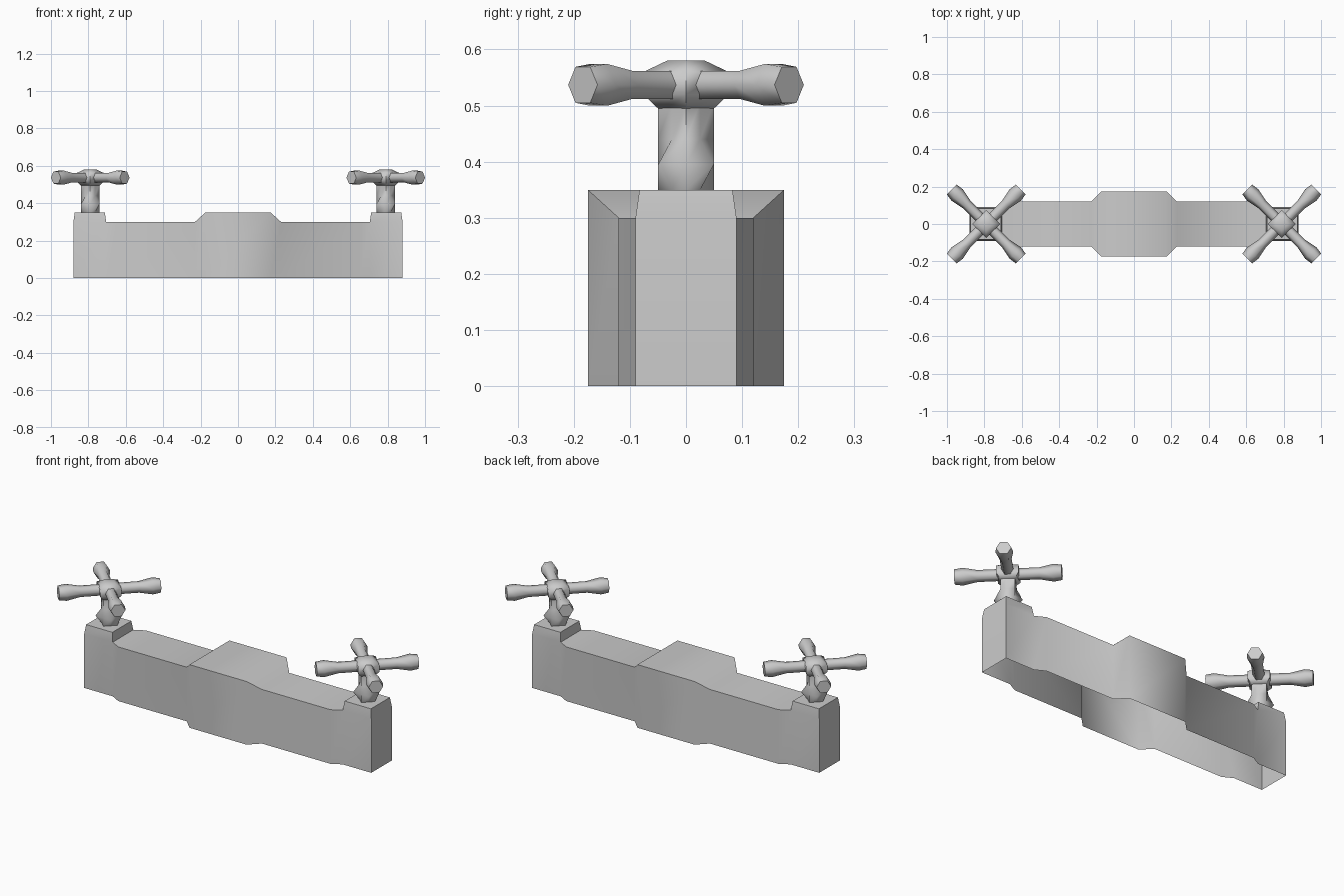
import bpy, bmesh
from math import cos, sin, pi, radians
from mathutils import Matrix, Vector

if "Cube" in bpy.data.objects:
    bpy.data.objects.remove(bpy.data.objects["Cube"])

GREY = (0.6, 0.6, 0.6, 1)
metal = bpy.data.materials.new("light_grey_metal")
metal.use_nodes = True
metal.diffuse_color = GREY
metal.node_tree.nodes["Principled BSDF"].inputs["Base Color"].default_value = GREY


def loft(bm, rings, closed=True, cap_start=False, cap_end=False):
    """Skin a list of point rings and optionally cap the ends."""
    rows = [[bm.verts.new(p) for p in ring] for ring in rings]
    n = len(rows[0])
    for a, b in zip(rows, rows[1:]):
        for i in range(n if closed else n - 1):
            j = (i + 1) % n
            bm.faces.new((a[i], a[j], b[j], b[i]))
    if cap_start:
        bm.faces.new(rows[0][::-1])
    if cap_end:
        bm.faces.new(rows[-1])


def finish(bm, name, angle, location=(0, 0, 0)):
    bmesh.ops.recalc_face_normals(bm, faces=bm.faces)
    mesh = bpy.data.meshes.new(name)
    bm.to_mesh(mesh)
    bm.free()
    mesh.materials.append(metal)
    obj = bpy.data.objects.new(name, mesh)
    bpy.context.collection.objects.link(obj)
    obj.location = location
    bpy.ops.object.select_all(action="DESELECT")
    obj.select_set(True)
    bpy.context.view_layer.objects.active = obj
    bpy.ops.object.shade_smooth_by_angle(angle=radians(angle))
    return obj


def star(z, axis_r, diagonal_r):
    """Eight-point ring with separate radii on the axes and the diagonals."""
    return [Vector((cos(k * pi / 4), sin(k * pi / 4), 0)) * (diagonal_r if k % 2 else axis_r)
            + Vector((0, 0, z)) for k in range(8)]


def diamond(z, r):
    return [(r * cos(k * pi / 2), r * sin(k * pi / 2), z) for k in range(4)]


# Valve body: open-bottomed shell lofted along x (x, half width, height)
half = [(0.88, 0.09, 0.30), (0.705, 0.09, 0.30), (0.65, 0.12, 0.30),
        (0.23, 0.12, 0.30), (0.175, 0.175, 0.35)]
stations = [(-x, w, h) for x, w, h in half] + half[::-1]
bm = bmesh.new()
loft(bm, [[(x, -w, 0), (x, -w, h), (x, w, h), (x, w, 0)] for x, w, h in stations],
     closed=False, cap_start=True, cap_end=True)
bmesh.ops.recalc_face_normals(bm, faces=bm.faces)
for f in bm.faces:
    if f.calc_center_median().z > 0.2 and f.normal.z < 0:
        f.normal_flip()
# Raised tapered tops on the end blocks
tops = [f for f in bm.faces if abs(f.normal.z) > 0.9 and abs(f.calc_center_median().x) > 0.75]
bmesh.ops.inset_individual(bm, faces=tops, thickness=0.01)
for f in tops:
    for v in f.verts:
        v.co.z = 0.35
finish(bm, "valve_body", 50)

# Cross handles on both ends
for side, hx in (("right", -0.79), ("left", 0.79)):
    # Stem: square-waisted bulb under a diamond neck
    bm = bmesh.new()
    loft(bm, [star(0.35, 0.05, 0.036), star(0.395, 0.05, 0.07),
              star(0.44, 0.05, 0.036), star(0.505, 0.05, 0.036)])
    finish(bm, side + "_stem", 60, (hx, 0, 0))

    # Hub
    bm = bmesh.new()
    loft(bm, [diamond(0.495, 0.05), diamond(0.52, 0.076),
              diamond(0.56, 0.076), diamond(0.58, 0.034)], cap_start=True, cap_end=True)
    finish(bm, side + "_hub", 60, (hx, 0, 0))

    # Four six-sided arms, flaring at the tips (distance, radius)
    bm = bmesh.new()
    for k in range(4):
        turn = Matrix.Rotation(pi / 4 + k * pi / 2, 3, "Z")
        loft(bm, [[turn @ Vector((d, r * cos(i * pi / 3), 0.537 + r * sin(i * pi / 3)))
                   for i in range(6)]
                  for d, r in ((0.04, 0.029), (0.15, 0.029), (0.22, 0.043), (0.26, 0.037))],
             cap_end=True)
    finish(bm, side + "_arms", 65, (hx, 0, 0))
